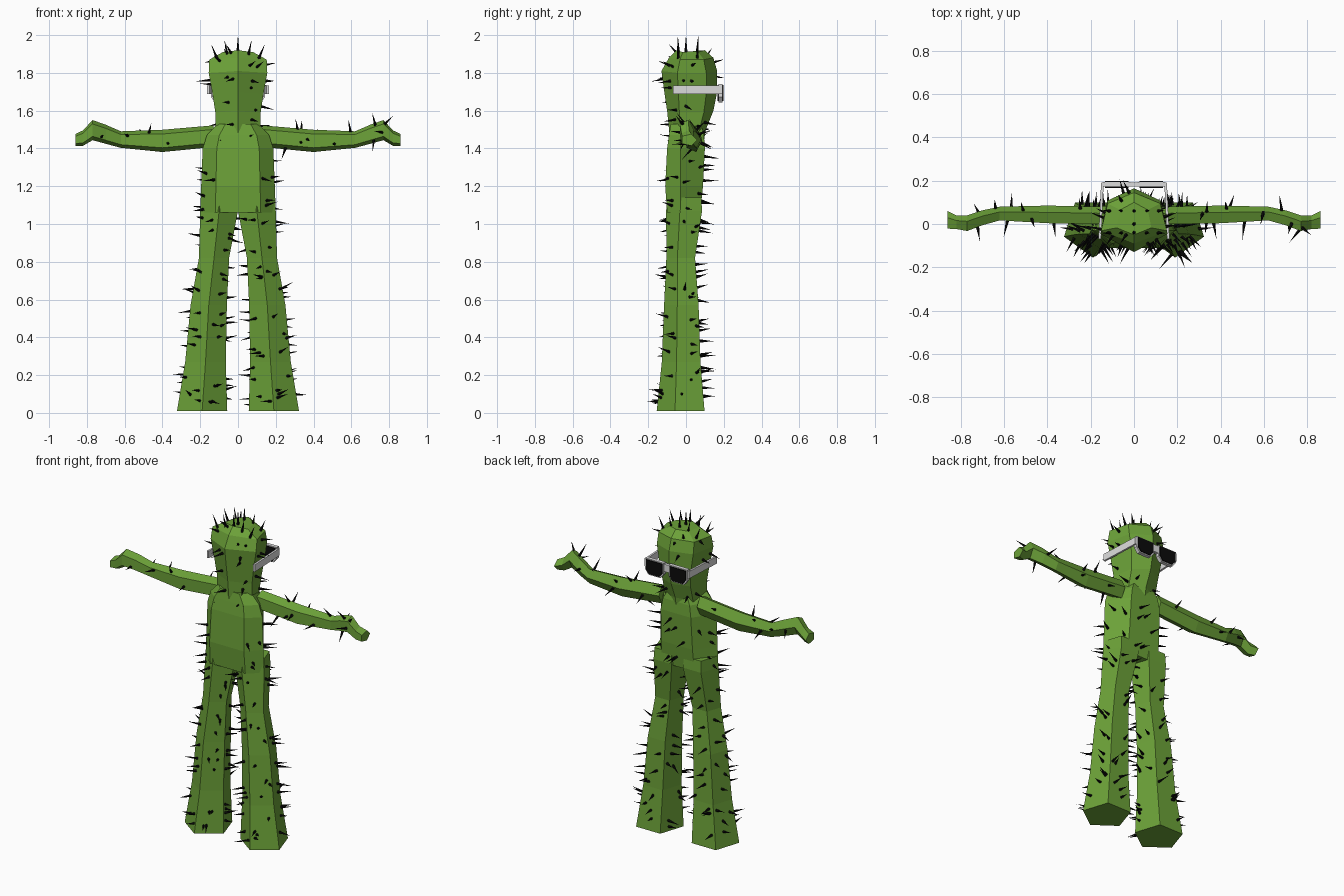
import bpy, bmesh, math, random
from mathutils import Vector

random.seed(4)
cube = bpy.data.objects.get("Cube")
if cube:
    bpy.data.objects.remove(cube, do_unlink=True)


def material(name, color):
    m = bpy.data.materials.new(name)
    m.use_nodes = True
    m.diffuse_color = (*color, 1)
    bsdf = next(n for n in m.node_tree.nodes if n.type == 'BSDF_PRINCIPLED')
    bsdf.inputs["Base Color"].default_value = (*color, 1)
    return m


GREEN = material("cactus green", (0.15, 0.36, 0.04))
BLACK = material("spine black", (0.003, 0.003, 0.003))
WHITE = material("frame white", (0.72, 0.72, 0.72))


def finish(name, bm, mat):
    bmesh.ops.recalc_face_normals(bm, faces=bm.faces)
    mesh = bpy.data.meshes.new(name)
    bm.to_mesh(mesh)
    bm.free()
    mesh.materials.append(mat)
    obj = bpy.data.objects.new(name, mesh)
    bpy.context.collection.objects.link(obj)
    return obj


def loft(name, rings, mat=GREEN):
    """Skin equal-length rings of points and close both ends."""
    bm = bmesh.new()
    loops = [[bm.verts.new(p) for p in ring] for ring in rings]
    for low, high in zip(loops, loops[1:]):
        for i in range(len(low)):
            j = (i + 1) % len(low)
            bm.faces.new((low[i], low[j], high[j], high[i]))
    bm.faces.new(loops[0][::-1])
    bm.faces.new(loops[-1])
    return finish(name, bm, mat)


def box(name, lo, hi, mat):
    ring = [(lo[0], lo[1]), (hi[0], lo[1]), (hi[0], hi[1]), (lo[0], hi[1])]
    return loft(name, [[(x, y, z) for x, y in ring] for z in (lo[2], hi[2])], mat)


def pentagon(start):
    return [(math.cos(a), math.sin(a)) for a in
            (math.radians(start + 72 * k) for k in range(5))]


# Spines: thin cones gathered in one mesh
spines = bmesh.new()


def spine(base, direction, length, radius=0.009):
    d = Vector(direction).normalized()
    side = d.orthogonal().normalized()
    other = d.cross(side)
    base = Vector(base) - d * 0.008
    foot = [spines.verts.new(base + radius * (c * side + s * other))
            for c, s in pentagon(0)]
    tip = spines.verts.new(base + d * length)
    for i in range(5):
        spines.faces.new((foot[i], foot[(i + 1) % 5], tip))
    spines.faces.new(foot[::-1])


def scatter(obj, density, keep):
    """Grow spines out of the four-sided faces of a part."""
    for f in obj.data.polygons:
        if len(f.vertices) != 4:
            continue
        a, b, c, d = (obj.data.vertices[i].co for i in f.vertices)
        for _ in range(int(f.area * density + random.random())):
            u, v = random.uniform(0.1, 0.9), random.uniform(0.1, 0.9)
            p = a.lerp(b, u).lerp(d.lerp(c, u), v)
            if keep(p, f.normal):
                wobble = Vector([random.uniform(-0.25, 0.25) for _ in range(3)])
                spine(p, f.normal + wobble, random.uniform(0.055, 0.095))


# Legs: five-sided, ridge to the front, flaring at the feet
leg_rings = [(0.01, 0.19, 0.14, -0.015), (0.27, 0.172, 0.113, -0.015),
             (0.57, 0.155, 0.101, -0.015), (0.82, 0.127, 0.084, -0.02),
             (1.07, 0.1, 0.105, 0), (1.14, 0.1, 0.1, 0)]
# Arms: five-sided, with a bent wrist and a stubby hand
arm_rings = [(0.13, 0.035, 1.465, 0.045, 0.06), (0.4, 0.04, 1.44, 0.045, 0.062),
             (0.62, 0.045, 1.447, 0.035, 0.046), (0.7, 0.025, 1.475, 0.038, 0.053),
             (0.77, 0, 1.497, 0.04, 0.056), (0.82, 0.005, 1.455, 0.035, 0.043),
             (0.86, 0.015, 1.445, 0.045, 0.033)]
for s, side in ((1, "left"), (-1, "right")):
    leg = loft(side + "_leg", [[(s * (cx + r * c), cy + r * t, z)
                                for c, t in pentagon(-90)]
                               for z, cx, r, cy in leg_rings])
    scatter(leg, 105, lambda p, n: 0.02 < p.z < 1.04)
    arm = loft(side + "_arm", [[(s * x, cy + ry * c, cz + rz * t)
                                for c, t in pentagon(0)]
                               for x, cy, cz, ry, rz in arm_rings])
    scatter(arm, 65 if s > 0 else 40, lambda p, n: 0.22 < abs(p.x) < 0.8)

# Torso: flat chest narrowing to the shoulders
torso = loft("torso", [[(-0.6 * w, f, z), (0.6 * w, f, z), (w, -0.03, z),
                        (0.55 * w, b, z), (-0.55 * w, b, z), (-w, -0.03, z)]
                       for z, w, f, b in [(1.06, 0.2, -0.1, 0.075),
                                          (1.2, 0.195, -0.11, 0.09),
                                          (1.4, 0.187, -0.1, 0.1),
                                          (1.47, 0.165, -0.09, 0.095),
                                          (1.53, 0.11, -0.08, 0.08)]])
scatter(torso, 100, lambda p, n: n.y > -0.8 and p.z < 1.4)

# Head and neck: ridged front and back, domed top
head = loft("head", [[(0, f, z), (w, 0.35 * f, z - 0.01), (0.8 * w, 0.65 * b, z - 0.01),
                      (0, b, z), (-0.8 * w, 0.65 * b, z - 0.01), (-w, 0.35 * f, z - 0.01)]
                     for z, w, f, b in [(1.38, 0.11, -0.08, 0.085),
                                        (1.5, 0.12, -0.09, 0.105),
                                        (1.6, 0.12, -0.1, 0.145),
                                        (1.7, 0.135, -0.115, 0.165),
                                        (1.81, 0.155, -0.13, 0.165),
                                        (1.88, 0.152, -0.09, 0.145),
                                        (1.92, 0.08, -0.05, 0.1)]])
scatter(head, 85, lambda p, n: p.z > 1.45 and not (p.y > 0.03 and 1.62 < p.z < 1.78))
# Crown of spines
for x in (-0.14, -0.07, 0, 0.07, 0.14):
    for y in (-0.04, 0.06):
        spine((x * 0.8, y, 1.915 - abs(x) * 0.25), (x * 3, y, 1), 0.088)
spine((0, 0, 1.915), (0, 0, 1), 0.093)
finish("spines", spines, BLACK)

# Glasses
box("glasses_bar", (-0.15, 0.172, 1.69), (0.15, 0.192, 1.735), WHITE)


def lens_plate(name, s, grow, y0, y1, mat):
    outline = [(0.025, 1.735), (0.135, 1.735), (0.135, 1.675), (0.115, 1.65),
               (0.045, 1.65), (0.025, 1.675)]
    mid = (0.08, 1.695)
    loft(name, [[(s * (mid[0] + (x - mid[0]) * grow), y, mid[1] + (z - mid[1]) * grow)
                 for x, z in outline] for y in (y0, y1)], mat)


for s, side in ((1, "left"), (-1, "right")):
    lens_plate(side + "_rim", s, 1.15, 0.172, 0.194, WHITE)
    lens_plate(side + "_lens", s, 1.0, 0.166, 0.199, BLACK)
    temple = [[(s * (x + dx), y, z) for dx, z in
               ((-0.006, 1.688), (0.006, 1.688), (0.006, 1.732), (-0.006, 1.732))]
              for x, y in ((0.146, 0.19), (0.158, -0.07))]
    loft(side + "_temple", temple, WHITE)
